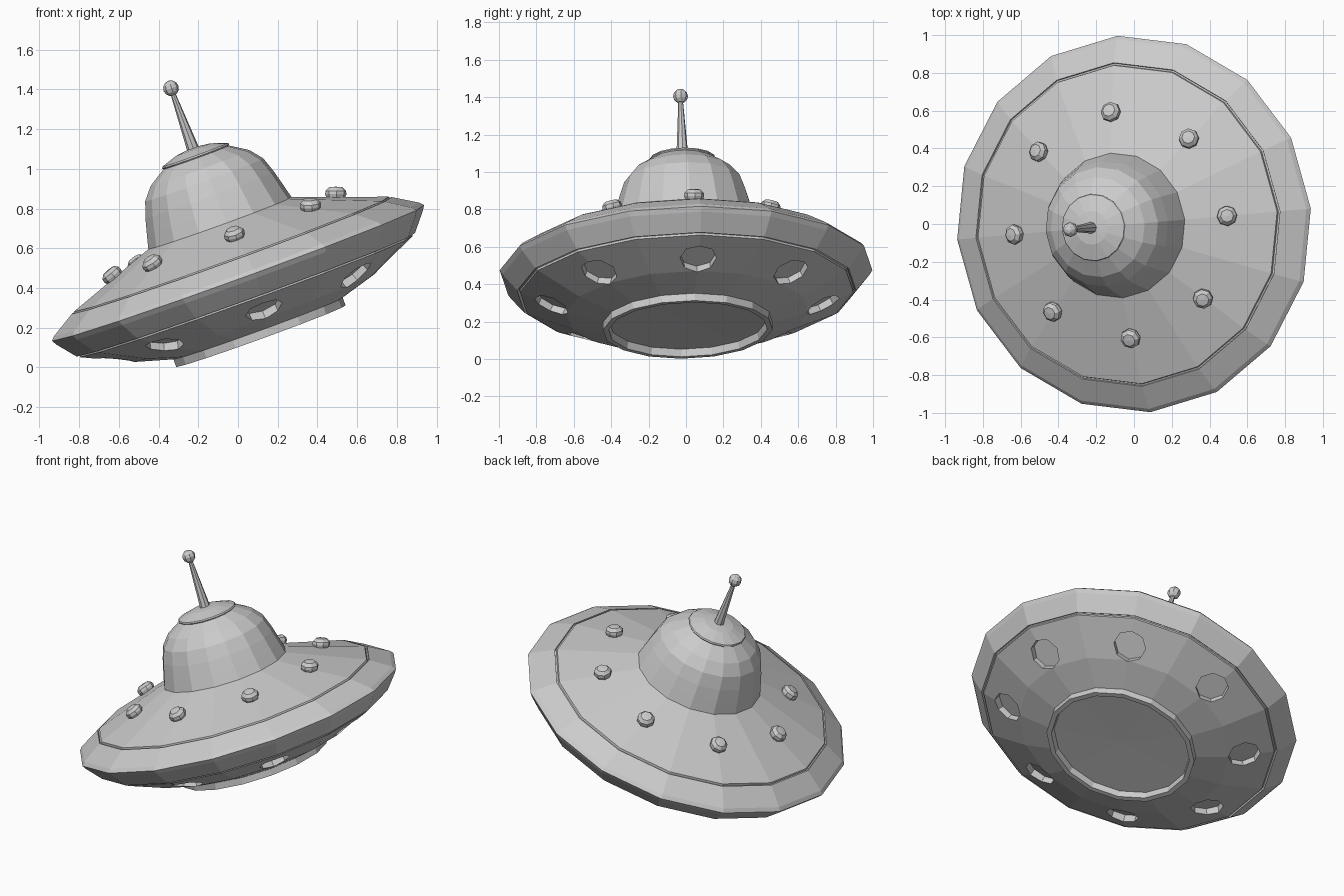
import bpy, bmesh
from math import radians, cos, sin, tau
from mathutils import Matrix, Vector

if "Cube" in bpy.data.objects:
    bpy.data.objects.remove(bpy.data.objects["Cube"])

grey = bpy.data.materials.new("hull_grey")
grey.use_nodes = True
COLOUR = (0.6, 0.6, 0.6, 1)
grey.diffuse_color = COLOUR
grey.node_tree.nodes["Principled BSDF"].inputs["Base Color"].default_value = COLOUR

# The craft hovers banked to one side
POSE = (Matrix.Translation((0, 0, 0.475)) @ Matrix.Rotation(radians(5), 4, "Z")
        @ Matrix.Rotation(radians(-20), 4, "Y"))


def lathe_into(bm, profile, sides, place=Matrix(), closed=False):
    """Revolve (radius, height) points; radius 0 gives a pole."""
    rings = []
    for r, h in profile:
        if r == 0:
            rings.append([bm.verts.new(place @ Vector((0, 0, h)))] * sides)
        else:
            rings.append([bm.verts.new(place @ Vector((r * cos(tau * i / sides),
                                                       r * sin(tau * i / sides), h)))
                          for i in range(sides)])
    pairs = list(zip(rings, rings[1:]))
    if closed:
        pairs.append((rings[-1], rings[0]))
    for a, b in pairs:
        for i in range(sides):
            j = (i + 1) % sides
            bm.faces.new(list(dict.fromkeys((a[i], a[j], b[j], b[i]))))


def finish(name, bm):
    bmesh.ops.recalc_face_normals(bm, faces=bm.faces)
    mesh = bpy.data.meshes.new(name)
    bm.to_mesh(mesh)
    bm.free()
    mesh.materials.append(grey)
    ob = bpy.data.objects.new(name, mesh)
    bpy.context.collection.objects.link(ob)
    ob.matrix_world = POSE
    return ob


def lathe(name, profile, sides=16, place=Matrix(), closed=False):
    bm = bmesh.new()
    lathe_into(bm, profile, sides, place, closed)
    return finish(name, bm)


def on_disc(angle, radius, height, lean):
    """Frame on the disc at an angle, its z axis leaning outward."""
    return (Matrix.Rotation(angle, 4, "Z") @ Matrix.Translation((radius, 0, height))
            @ Matrix.Rotation(radians(lean), 4, "Y"))


# Saucer with a panel groove above and below the rim
saucer = lathe("saucer", [
    (0, -0.293), (0.45, -0.298), (0.65, -0.24),
    (0.895, -0.125), (0.893, -0.112), (0.9, -0.108), (0.91, -0.116),
    (0.985, -0.025), (1.0, 0), (0.982, 0.02),
    (0.86, 0.094), (0.856, 0.084), (0.848, 0.087), (0.846, 0.101),
    (0.385, 0.268), (0, 0.268)])

# Eight octagonal portholes sunk into the underside
bm = bmesh.new()
for k in range(8):
    lathe_into(bm, [(0, -0.045), (0.098, -0.045), (0.098, 0.06), (0, 0.06)], 8,
               on_disc(tau * k / 8, 0.73, -0.203, 155))
cutter = finish("porthole_cutter", bm)
cutter.hide_render = True
cut = saucer.modifiers.new("portholes", "BOOLEAN")
cut.operation = "DIFFERENCE"
cut.solver = "EXACT"
cut.object = cutter
bpy.context.view_layer.objects.active = saucer
bpy.ops.object.modifier_apply(modifier=cut.name)
bpy.data.objects.remove(cutter)

# Collar around the belly hatch
lathe("belly_collar", [(0.455, -0.28), (0.455, -0.338), (0.425, -0.338), (0.415, -0.28)],
      closed=True)

# Dome, with a separate cap on top
lathe("dome", [(0.388, 0.255), (0.365, 0.345), (0.345, 0.42), (0.317, 0.5),
               (0.265, 0.563), (0.172, 0.622), (0, 0.622)])
lathe("dome_cap", [(0, 0.615), (0.172, 0.615), (0.18, 0.626), (0.176, 0.634),
                   (0.09, 0.662), (0, 0.672)])

# Antenna
lathe("antenna_rod", [(0, 0.65), (0.032, 0.65), (0.012, 0.97), (0, 0.97)], 8)
lathe("antenna_ball", [(0.04 * sin(tau * i / 12) if 0 < i < 6 else 0,
                        0.99 - 0.04 * cos(tau * i / 12)) for i in range(7)], 8)

# Ring of rounded studs on the upper disc
for k in range(8):
    lathe(f"stud_{k + 1}", [(0, -0.01), (0.045, -0.01), (0.054, 0.015), (0.052, 0.032),
                            (0.034, 0.05), (0, 0.053)], 8,
          on_disc(tau * k / 8, 0.595, 0.19, 20))
